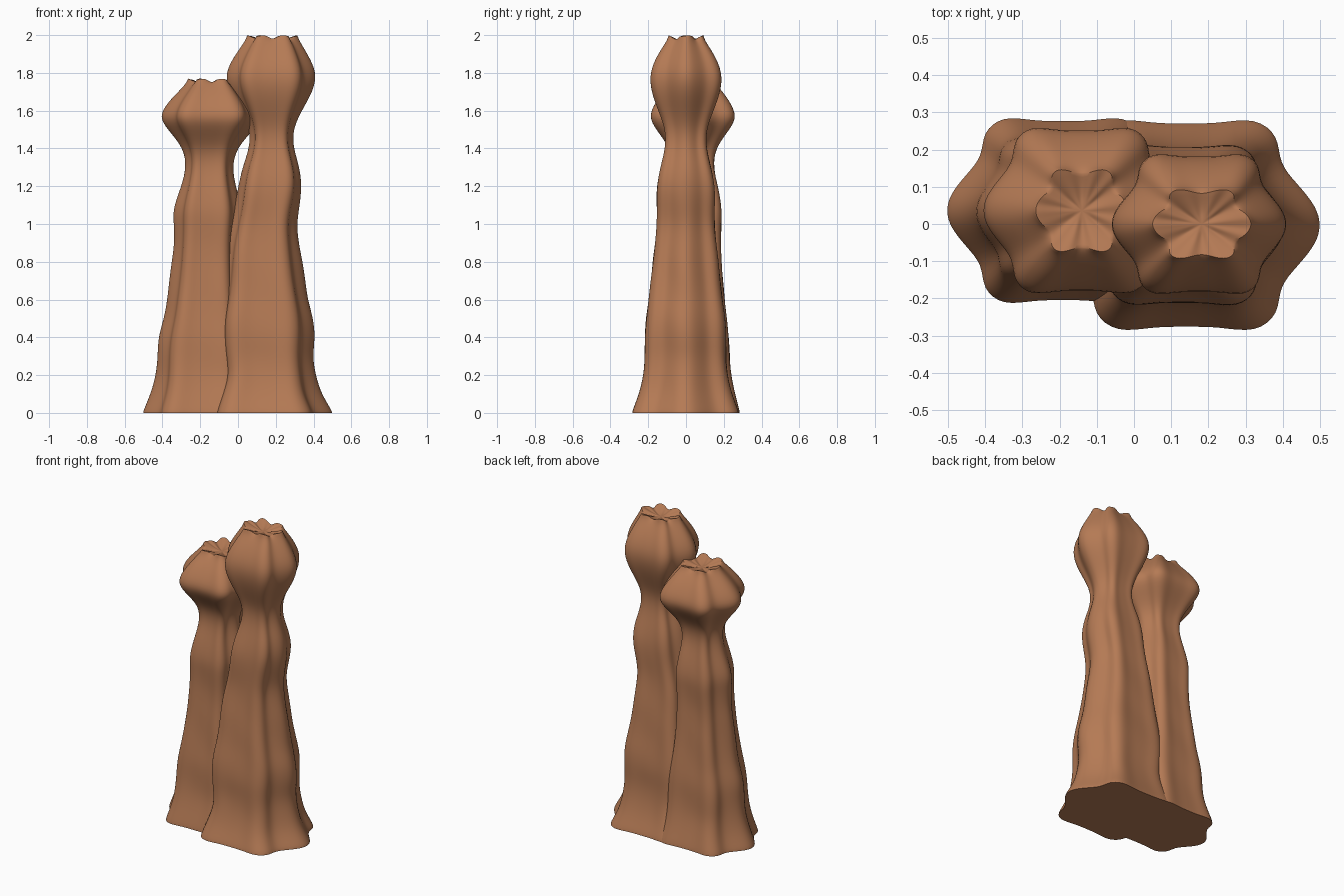
import bpy, bmesh, math

clay = bpy.data.materials.new("red_brown_rock")
clay.diffuse_color = (0.46, 0.195, 0.09, 1)

# Quarter cross-sections: lobed for the foot and cap, boxier for the stem
LOBED = [(1.01, 0), (.975, .18), (.84, .39), (.69, .60), (.70, .86), (.52, 1.05), (.25, .985), (0, .985)]
BOXY = [(1.01, 0), (.985, .22), (.91, .42), (.82, .60), (.85, .86), (.60, 1.05), (.30, .985), (0, .985)]


def section(k):
    """Full outline, k = 0 boxy to 1 lobed, with a valley flag per point."""
    quarter = [(a[0] * k + b[0] * (1 - k), a[1] * k + b[1] * (1 - k), i in (3, 7))
               for i, (a, b) in enumerate(zip(LOBED, BOXY))]
    half = quarter + [(-x, y, v) for x, y, v in quarter[-2::-1]]
    return half + [(x, -y, v) for x, y, v in half[-2:0:-1]]


def pillar(name, rings, cy, top):
    """rings: (z, centre x, half width, half depth, lobing); cy: foot and top centre y."""
    bm = bmesh.new()
    crease = bm.edges.layers.float.new("crease_edge")

    def ring(z, x0, hx, hy, k, notch=0.0, lift=0.0):
        t = z / top
        y0 = cy[0] + (cy[1] - cy[0]) * t
        out = []
        for i, (x, y, valley) in enumerate(section(k)):
            s = 1 - notch if valley else 1
            ripple = 1 + 0.012 * math.sin(z * 19 + i * 0.9) * (0.1 < t < 0.75)
            dz = lift * (-1 if valley else 0.6 + 0.4 * math.sin(i * 2.3))
            out.append(bm.verts.new((x0 + x * hx * s * ripple, y0 + y * hy * s * ripple, z + dz)))
        return out

    loops = [ring(*r) for r in rings]
    # Notched rim and shallow star-shaped hollow on top
    _, x0, hx, hy, k = rings[-1]
    rim = ring(top - 0.012, x0, hx * 0.93, hy * 0.93, k, 0.12, 0.016)
    loops += [rim,
              ring(top - 0.025, x0, hx * 0.6, hy * 0.6, k, 0.12, 0.012),
              ring(top - 0.035, x0, hx * 0.25, hy * 0.25, k, 0.05, 0.004)]
    n = len(rim)
    for a, b in zip(loops, loops[1:]):
        for i in range(n):
            j = (i + 1) % n
            bm.faces.new((a[i], a[j], b[j], b[i]))
    bm.faces.new(loops[0][::-1])
    bm.faces.new(loops[-1])
    # Sharp foot and rim
    for loop, c in ((loops[0], 1.0), (rim, 0.8)):
        for i in range(n):
            bm.edges.get((loop[i], loop[(i + 1) % n]))[crease] = c
    bmesh.ops.recalc_face_normals(bm, faces=bm.faces[:])
    mesh = bpy.data.meshes.new(name)
    bm.to_mesh(mesh)
    bm.free()
    mesh.materials.append(clay)
    obj = bpy.data.objects.new(name, mesh)
    bpy.context.collection.objects.link(obj)
    sub = obj.modifiers.new("smooth", "SUBSURF")
    sub.levels = sub.render_levels = 2
    bpy.ops.object.select_all(action="DESELECT")
    obj.select_set(True)
    bpy.context.view_layer.objects.active = obj
    bpy.ops.object.modifier_apply(modifier="smooth")
    bpy.ops.object.shade_smooth_by_angle(angle=math.radians(45))


# Tall pillar, right and slightly forward, its foot spreading to the left
pillar("tall_pillar", [
    (0, .140, .359, .277, 1), (.015, .140, .356, .275, 1), (.1, .134, .308, .242, 1),
    (.2, .143, .268, .218, .9), (.3, .131, .265, .210, .8), (.4, .131, .275, .213, .7),
    (.5, .131, .268, .206, .7), (.6, .132, .239, .192, .7), (.7, .129, .226, .181, .75),
    (.8, .127, .214, .171, .8), (.9, .127, .196, .159, .8), (1.0, .135, .175, .149, .7),
    (1.1, .155, .170, .151, .5), (1.2, .170, .169, .152, .4), (1.3, .175, .152, .132, .4),
    (1.4, .177, .115, .106, .5), (1.5, .177, .112, .105, .6), (1.6, .177, .160, .144, .8),
    (1.7, .175, .222, .181, .9), (1.8, .174, .246, .191, 1), (1.9, .178, .190, .147, 1),
    (1.97, .182, .143, .098, 1),
], (-.003, 0), 2.0)

# Short pillar, left and slightly back
pillar("short_pillar", [
    (0, -.190, .312, .244, 1), (.015, -.190, .310, .243, 1), (.1, -.188, .275, .220, 1),
    (.2, -.185, .251, .198, .9), (.3, -.183, .243, .192, .7), (.4, -.180, .241, .188, .7),
    (.5, -.178, .214, .176, .8), (.6, -.176, .200, .166, .9), (.7, -.173, .190, .157, .9),
    (.8, -.170, .180, .149, .9), (.9, -.167, .171, .145, .9), (1.0, -.163, .176, .149, .9),
    (1.08, -.161, .183, .152, .9), (1.2, -.156, .144, .131, .9), (1.3, -.152, .122, .106, .8),
    (1.4, -.148, .138, .115, .9), (1.5, -.144, .228, .192, 1), (1.57, -.142, .280, .232, 1),
    (1.65, -.141, .225, .191, 1), (1.7, -.140, .176, .156, 1), (1.745, -.140, .134, .117, 1),
], (.036, .036), 1.77)
